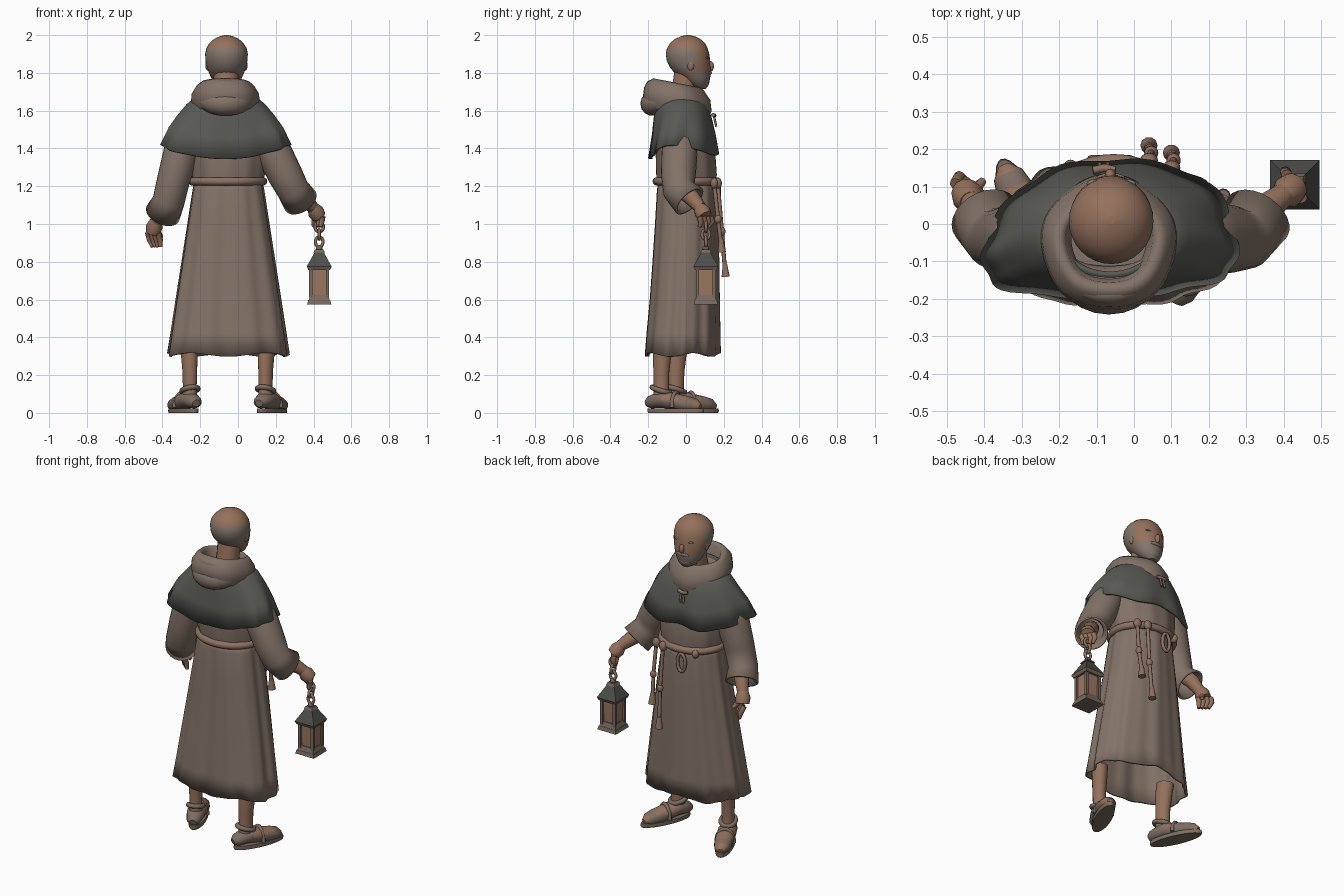
import bpy, bmesh, math
from math import sin, cos, pi
from mathutils import Vector, Matrix

if "Cube" in bpy.data.objects:
    bpy.data.objects.remove(bpy.data.objects["Cube"], do_unlink=True)


def material(name, r, g, b):
    m = bpy.data.materials.new(name)
    m.use_nodes = True
    m.diffuse_color = (r, g, b, 1)
    node = next(n for n in m.node_tree.nodes if n.type == 'BSDF_PRINCIPLED')
    node.inputs["Base Color"].default_value = (r, g, b, 1)
    node.inputs["Roughness"].default_value = 0.8
    return m


ROBE = material("brown wool", .225, .17, .135)
CAPE = material("dark grey cloth", .1, .1, .09)
SKIN = material("skin", .3, .165, .108)
HAIR = material("grey hair", .23, .185, .155)
CORD = material("rope", .27, .165, .12)
LEATHER = material("sandal leather", .205, .152, .12)
METAL = material("lantern metal", .185, .14, .115)
ROOF = material("lantern roof", .075, .077, .07)
GLASS = material("lantern glass", .33, .185, .115)


def loft(name, rings, mats, rule=None, caps=True, closed=False, thick=0):
    """Join equal rings of points into a smooth surface."""
    mats = mats if isinstance(mats, list) else [mats]
    bm = bmesh.new()
    rows = [[bm.verts.new(p) for p in ring] for ring in rings]
    n = len(rows[0])
    pairs = list(zip(rows, rows[1:])) + ([(rows[-1], rows[0])] if closed else [])
    for a, b in pairs:
        for i in range(n):
            j = (i + 1) % n
            bm.faces.new((a[i], a[j], b[j], b[i]))
    if caps and not closed:
        bm.faces.new(rows[0])
        bm.faces.new(rows[-1])
    bmesh.ops.recalc_face_normals(bm, faces=bm.faces)
    for f in bm.faces:
        f.smooth = len(f.verts) == 4
        if rule:
            f.material_index = rule(f.calc_center_median())
    me = bpy.data.meshes.new(name)
    bm.to_mesh(me)
    bm.free()
    for m in mats:
        me.materials.append(m)
    ob = bpy.data.objects.new(name, me)
    bpy.context.collection.objects.link(ob)
    if thick:
        ob.modifiers.new("cloth", 'SOLIDIFY').thickness = thick
    return ob


def oval(cx, cy, z, rx, ry, n=32, fold=lambda a: 1, lift=lambda a: 0, push=lambda a: 0):
    ring = []
    for i in range(n):
        a = 2 * pi * i / n
        ring.append((cx + rx * fold(a) * cos(a), cy + ry * fold(a) * sin(a) + push(a), z + lift(a)))
    return ring


def tube(name, pts, radii, mats, n=14, flat=1, ref=(0, 1, 0), caps=True, closed=False, thick=0, rule=None):
    """Sweep an oval section along a path."""
    pts = [Vector(p) for p in pts]
    radii = radii if isinstance(radii, (list, tuple)) else [radii] * len(pts)
    k, rings = len(pts), []
    for i, p in enumerate(pts):
        if closed:
            t = pts[(i + 1) % k] - pts[i - 1]
        else:
            t = pts[min(i + 1, k - 1)] - pts[max(i - 1, 0)]
        t.normalize()
        u = t.cross(Vector(ref)).normalized()
        v = u.cross(t)
        rings.append([p + radii[i] * (u * cos(2 * pi * j / n) + v * flat * sin(2 * pi * j / n)) for j in range(n)])
    return loft(name, rings, mats, rule, caps, closed, thick)


def blob(name, loc, size, mat):
    bpy.ops.mesh.primitive_uv_sphere_add(segments=16, ring_count=10, radius=1, location=loc)
    ob = bpy.context.object
    ob.name, ob.scale = name, size
    ob.data.materials.append(mat)
    ob.data.shade_smooth()
    return ob


# Robe: gathered skirt, fuller at the back, and bodice
def skirt_ring(z, cy, rx, ry, t):
    def fold(a):
        p = 2 + .8 * t if sin(a) < 0 else 2
        full = (abs(cos(a)) ** p + abs(sin(a)) ** p) ** (-1 / p)
        return full * (1 + t * (.022 * sin(9 * a + .6) + .014 * sin(17 * a + 2)))
    hem = lambda a: .01 * sin(5 * a) if z < .35 else 0
    return oval(-.052, cy, z, rx, ry, 96, fold, hem)


loft("skirt", [skirt_ring(*r) for r in [
    (1.24, .005, .178, .148, .4), (1.18, .005, .188, .158, .7), (1.0, .003, .215, .166, .8),
    (.8, -.002, .245, .174, .9), (.6, -.008, .275, .182, 1), (.42, -.015, .302, .192, 1),
    (.308, -.018, .317, .196, 1.2)]], ROBE, caps=False, thick=.014)
pleat = lambda a: 1 + .015 * sin(11 * a)
loft("bodice", [oval(-.055, cy, z, rx, ry, 64, pleat) for z, cy, rx, ry in [
    (1.19, .005, .178, .15), (1.26, .005, .195, .16), (1.36, 0, .208, .158),
    (1.5, -.01, .22, .14), (1.63, -.02, .15, .11)]], ROBE)

# Shoulder cape with a raised hem over the arms and a notch in front


def cape_ring(z, cy, rx, ry, t):
    fold = lambda a: 1 + .025 * t * sin(10 * a + 1) + .1 * t * max(0, sin(2 * a)) ** 2
    lift = lambda a: t * (.075 * cos(a) ** 2 + .04 * max(0, sin(a)) ** 20)
    push = lambda a: -.07 * t * abs(cos(a)) ** 3
    return oval(-.064, cy, z, rx, ry, 80, fold, lift, push)


loft("cape", [cape_ring(*r) for r in [
    (1.7, -.04, .13, .1, 0), (1.63, -.025, .208, .138, .05), (1.55, -.018, .258, .155, .3),
    (1.46, -.013, .298, .168, .7), (1.345, -.012, .34, .185, 1)]], CAPE, caps=False, thick=.014)
tube("cape_toggle", [(-.11, .143, 1.578), (-.08, .15, 1.575), (-.05, .143, 1.578)], .011, CORD, 8, ref=(0, 0, 1))
for x in (-.092, -.07):
    tube("cape_toggle_cord", [(x, .147, 1.575), (x, .155, 1.54), (x, .16, 1.515)], .006, CORD, 8)

# Hood lying round the neck, lower in front, with a drooping fold behind


def hood_ring(z, rx, ry):
    return oval(-.067, -.05, z, rx, ry, 48, lambda a: 1 + .02 * sin(5 * a), lambda a: -.2 * ry * sin(a))


loft("hood", [hood_ring(*r) for r in [
    (1.59, .16, .165), (1.635, .183, .182), (1.69, .178, .175), (1.73, .154, .146),
    (1.747, .134, .126), (1.732, .116, .108), (1.65, .1, .095)]], ROBE, caps=False)
arc = [pi * (1.05 + .9 * i / 14) for i in range(15)]
tube("hood_back_fold", [(-.067 + .135 * cos(a), -.055 + .122 * sin(a), 1.672 + .035 * sin(a)) for a in arc],
     [.02 + .045 * sin(pi * i / 14) for i in range(15)], ROBE, ref=(0, 0, 1))
tube("hood_rim_fold", [(-.067 + .14 * cos(a), -.055 + .13 * sin(a), 1.712 - .02 * sin(a)) for a in arc],
     [.01 + .02 * sin(pi * i / 14) for i in range(15)], ROBE, ref=(0, 0, 1))

# Head with bald crown, hair fringe and beard


def head_colour(c):
    fringe = c.y < .05 and 1.79 < c.z < 1.915
    beard = c.z < 1.8 and c.y > .03
    return 1 if fringe or beard else 0


loft("head", [oval(-.061, cy, z, rx, ry) for z, cy, rx, ry in [
    (1.715, .08, .025, .025), (1.73, .07, .055, .045), (1.765, .055, .077, .072),
    (1.805, .033, .095, .098), (1.83, .022, .104, .108), (1.865, .013, .111, .115),
    (1.9, .008, .113, .115), (1.93, .007, .107, .108), (1.958, .008, .09, .092),
    (1.98, .009, .065, .067), (1.994, .01, .035, .036), (2.0, .01, .01, .01)]], [SKIN, HAIR], head_colour)
tube("neck", [(-.062, -.03, 1.6), (-.062, -.01, 1.72), (-.061, .01, 1.83)], [.075, .065, .07], SKIN)
blob("nose", (-.063, .13, 1.835), (.015, .018, .028), SKIN)
blob("moustache", (-.062, .115, 1.8), (.045, .022, .014), HAIR)
blob("chin_beard", (-.062, .088, 1.752), (.05, .036, .036), HAIR)
for side in (-1, 1):
    blob("ear", (-.061 + side * .1, .025, 1.84), (.012, .018, .028), SKIN)
    blob("eyebrow", (-.061 + side * .04, .108, 1.88), (.026, .012, .007), HAIR)

# Sleeves opening toward the front, and arms
tube("left_sleeve", [(.1, -.03, 1.54), (.195, -.035, 1.37), (.25, -.04, 1.26), (.292, -.038, 1.18), (.33, .018, 1.122)],
     [.08, .095, .092, .086, .095], ROBE, 24, caps=False, thick=.012)
tube("right_sleeve", [(-.23, -.03, 1.54), (-.3, -.035, 1.38), (-.34, -.04, 1.24), (-.368, -.038, 1.12), (-.398, .018, 1.055)],
     [.08, .095, .087, .085, .095], ROBE, 24, caps=False, thick=.012)
tube("left_forearm", [(.29, -.03, 1.19), (.345, .035, 1.135), (.4, .078, 1.085)], [.045, .043, .032], SKIN)
tube("right_forearm", [(-.365, -.03, 1.14), (-.405, .03, 1.075), (-.435, .06, 1.01)], [.045, .042, .032], SKIN)


def hand(side, wrist, knuckle, tip, spread, thumb):
    wrist, knuckle, tip, spread = map(Vector, (wrist, knuckle, tip, spread))
    tube(side + "_palm", [wrist, (wrist + knuckle) / 2, knuckle], [.031, .044, .039], SKIN, ref=spread, flat=1)
    for i in range(4):
        s = spread * (i - 1.5)
        bend = (knuckle + tip) / 2 + s + Vector((0, .012, 0))
        tube(side + "_finger", [knuckle + s, bend, tip + s * .8], [.016, .015, .01], SKIN, 8, ref=spread)
    tube(side + "_thumb", [(wrist + knuckle) / 2, thumb], [.02, .011], SKIN, 8)


hand("left", (.395, .072, 1.09), (.428, .1, 1.04), (.42, .095, .985), (.013, -.02, 0), (.4, .12, .99))
hand("right", (-.435, .058, 1.02), (-.45, .085, .955), (-.43, .1, .878), (-.018, .015, 0), (-.405, .115, .93))

# Rope belt, hanging cords and knots
loop = [2 * pi * i / 40 for i in range(40)]
tube("belt", [(-.055 + .188 * cos(a), .005 + .16 * sin(a), 1.226) for a in loop], .022, CORD, 10,
     ref=(0, 0, 1), closed=True)
for x, y, end in ((.04, .178, .72), (.1, .158, .85)):
    low = y + .028
    mid = (1.2 + end) / 2
    tube("hanging_cord", [(x, y - .01, 1.22), (x + .006, y + .012, mid), (x, low, end + .04)], .011, CORD, 8)
    tube("tassel", [(x, low, end + .07), (x, low + .002, end + .03), (x, low + .004, end)], [.012, .018, .023], CORD, 10)
    blob("cord_knot", (x + .006, y + .012, mid), (.019, .019, .024), CORD)
    blob("belt_knot", (x, y - .008, 1.215), (.024, .02, .03), CORD)
blob("belt_knot", (-.17, .148, 1.215), (.02, .024, .026), CORD)
tube("short_loop", [(-.09 + .026 * cos(a), .174, 1.15 + .055 * sin(a)) for a in loop[::2]], .01, CORD, 8, closed=True)


# Legs and sandals, turned outward
def foot_colour(c):
    return 0 if c.y > .245 or (.085 < c.y < .19 and c.z > .068) else 1


def sole_ring(z, grow):
    return [(x * grow, .115 + (y - .115) * grow, z) for x, y, _ in
            oval(0, .115, 0, .05, .163, 32, lambda a: 1 + .08 * sin(a))]


for side, heel, turn in (("left", (.128, -.172), -.42), ("right", (-.237, -.092), .42)):
    parts = [
        loft(side + "_sole", [sole_ring(0, .97), sole_ring(.01, 1), sole_ring(.024, .98)], LEATHER),
        tube(side + "_foot", [(0, y, z) for y, z in [(-.04, .05), (-.02, .056), (.03, .068), (.065, .07), (.11, .062),
             (.16, .052), (.205, .045), (.245, .04), (.272, .034)]],
             [.022, .04, .05, .054, .054, .052, .05, .041, .016], [SKIN, LEATHER], 20, .84, (0, 0, 1), rule=foot_colour),
        tube(side + "_leg", [(0, .045, .06), (0, .045, .14), (0, .045, .22), (0, .05, .3), (0, .06, .38)],
             [.04, .036, .038, .043, .045], SKIN, 18, flat=1.15),
        tube(side + "_ankle_strap", [(.042 * cos(a), .043 + .048 * sin(a), .122 - .015 * sin(a)) for a in loop[::2]],
             .014, LEATHER, 8, ref=(0, 0, 1), closed=True),
        tube(side + "_instep_strap", [(.052 * cos(a), .13, .028 + .08 * sin(a)) for a in loop[:21]],
             .011, LEATHER, 8, ref=(0, 1, 0))]
    for p in parts:
        p.data.transform(Matrix.Translation((*heel, 0)) @ Matrix.Rotation(turn, 4, 'Z'))

# Lantern
LX, LY = .43, .105


def block(name, z0, half0, z1, half1, mat, x=LX, y=LY):
    bpy.ops.mesh.primitive_cone_add(vertices=4, radius1=half0 * 2 ** .5, radius2=half1 * 2 ** .5,
                                    depth=z1 - z0, location=(x, y, (z0 + z1) / 2), rotation=(0, 0, pi / 4))
    ob = bpy.context.object
    ob.name = name
    ob.data.materials.append(mat)


block("lantern_base", .575, .064, .597, .058, METAL)
block("lantern_base_step", .597, .056, .625, .046, METAL)
block("lantern_glass", .615, .04, .76, .044, GLASS)
for sx in (-1, 1):
    for sy in (-1, 1):
        block("lantern_post", .61, .009, .765, .009, METAL, LX + sx * .044, LY + sy * .044)
block("lantern_eave", .757, .058, .775, .066, METAL)
block("lantern_roof", .775, .066, .85, .024, ROOF)
block("lantern_cap", .85, .03, .864, .022, METAL)
blob("lantern_knob", (LX, LY, .872), (.018, .018, .016), METAL)
for z, wide, deep in ((.905, .02, 0), (.945, 0, .02), (.985, .022, 0)):
    tube("lantern_chain_link", [(LX + wide * cos(a), LY + deep * cos(a), z + .026 * sin(a)) for a in loop[::2]],
         .0085, CORD, 8, ref=(0, 1, 0) if wide else (1, 0, 0), closed=True)
